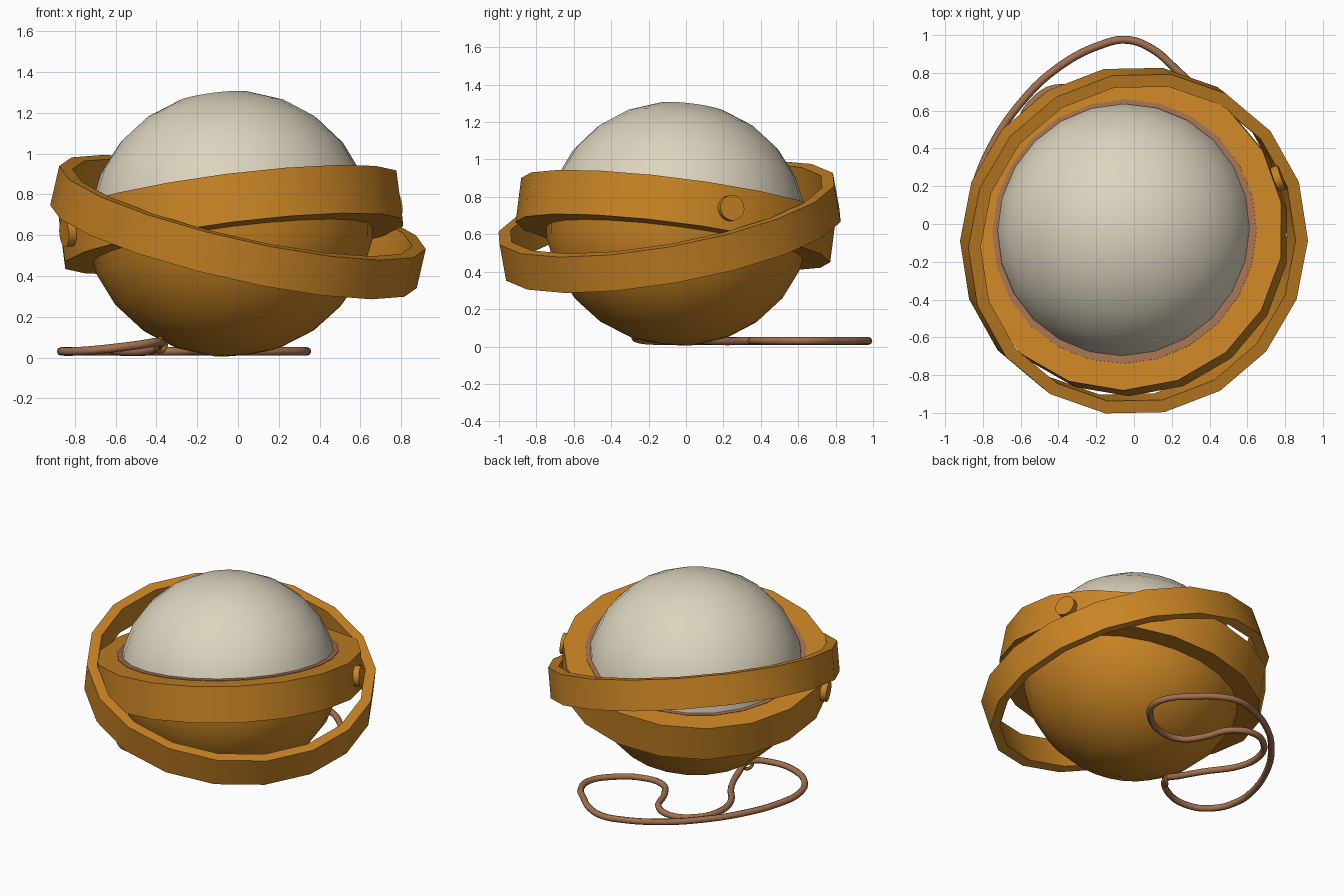
import bpy, bmesh, math
from mathutils import Vector, Matrix

if "Cube" in bpy.data.objects:
    bpy.data.objects.remove(bpy.data.objects["Cube"])


def material(name, rgb):
    m = bpy.data.materials.new(name)
    m.diffuse_color = (*rgb, 1)
    m.use_nodes = True
    m.node_tree.nodes["Principled BSDF"].inputs["Base Color"].default_value = m.diffuse_color
    return m


GOLD = material("amber_metal", (0.58, 0.23, 0.018))
PEARL = material("pale_glass", (0.72, 0.66, 0.52))
LEATHER = material("brown_cord", (0.36, 0.16, 0.08))


def frame(center, normal):
    """Matrix placing local z along the given normal."""
    q = Vector((0, 0, 1)).rotation_difference(Vector(normal))
    return Matrix.Translation(center) @ q.to_matrix().to_4x4()


def lathe(name, profile, sides, mat, matrix, start=0.0, closed=True):
    """Spin (radius, height) points around local z; zero radius makes a pole."""
    bm = bmesh.new()
    rows = []
    for r, z in profile:
        if r < 1e-5:
            rows.append([bm.verts.new((0, 0, z))] * sides)
        else:
            rows.append([bm.verts.new((r * math.cos(start + math.tau * i / sides),
                                       r * math.sin(start + math.tau * i / sides), z))
                         for i in range(sides)])
    n = len(rows)
    for k in range(n if closed else n - 1):
        a, b = rows[k], rows[(k + 1) % n]
        for i in range(sides):
            j = (i + 1) % sides
            vs = list(dict.fromkeys((a[i], a[j], b[j], b[i])))
            if len(vs) > 2:
                bm.faces.new(vs)
    bmesh.ops.recalc_face_normals(bm, faces=bm.faces)
    me = bpy.data.meshes.new(name)
    bm.to_mesh(me)
    bm.free()
    ob = bpy.data.objects.new(name, me)
    bpy.context.collection.objects.link(ob)
    ob.matrix_world = matrix
    me.materials.append(mat)
    bpy.ops.object.select_all(action='DESELECT')
    ob.select_set(True)
    bpy.context.view_layer.objects.active = ob
    bpy.ops.object.shade_smooth_by_angle(angle=math.radians(30))
    return ob


def band(name, inner, outer, z0, z1, sides, mat, matrix, start=0.0):
    return lathe(name, [(inner, z0), (outer, z0), (outer, z1), (inner, z1)],
                 sides, mat, matrix, start)


TILT = (-0.128, 0.128, 1)
ball = frame((-0.038, -0.048, 0.657), TILT)
inner = frame((-0.035, -0.055, 0.676), TILT)
outer = frame((0.0, -0.088, 0.64), (0.23, -0.18, 1))

# glass dome and metal bowl: two halves of a slightly flattened ball
quarter = [math.radians(a) for a in range(0, 91, 15)]
lathe("dome", [(0.692 * math.cos(a) * (a < 1.57), 0.652 * math.sin(a)) for a in quarter],
      24, PEARL, ball, closed=False)
lathe("bowl", [(0.705 * math.cos(a) * (a < 1.57), -0.652 * math.sin(a)) for a in quarter],
      24, GOLD, ball, closed=False)

# inner ring carrying the ball, with a thin seal around the dome
band("inner_ring", 0.67, 0.848, -0.12, 0.12, 18, GOLD, inner, -math.pi / 2)
band("dome_seal", 0.66, 0.705, 0.10, 0.123, 24, LEATHER, inner)

# outer tilted ring
band("outer_ring", 0.855, 0.922, -0.1, 0.1, 18, GOLD, outer)

# pivot pegs on opposite sides of the inner ring
for side, ang in (("right", 20), ("left", 200)):
    a = math.radians(ang)
    m = inner @ Matrix.Rotation(a, 4, 'Z') @ Matrix.Translation((0.80, 0, 0)) \
        @ Matrix.Rotation(math.pi / 2, 4, 'Y')
    lathe("pivot_peg_" + side, [(0, 0), (0.068, 0), (0.068, 0.075), (0, 0.075)],
          20, GOLD, m, closed=False)

# small eyelet on the bowl, holding the cord
ring = [(0.037 + 0.011 * math.cos(math.tau * i / 8), 0.011 * math.sin(math.tau * i / 8))
        for i in range(8)]
lathe("eyelet", ring, 20, GOLD, frame((-0.375, -0.14, 0.065), (-0.75, 0.55, 0.25)))

# looped cord lying on the ground, rising through the eyelet
path = [(-0.38, -0.14, 0.075), (-0.39, -0.03, 0.05), (-0.45, 0.14), (-0.59, 0.36), (-0.60, 0.52),
        (-0.53, 0.65), (-0.39, 0.72), (-0.25, 0.66), (-0.17, 0.48), (-0.08, 0.37),
        (0.08, 0.36), (0.25, 0.46), (0.335, 0.59), (0.31, 0.72), (0.22, 0.82),
        (0.09, 0.93), (-0.04, 0.975), (-0.17, 0.95), (-0.40, 0.83), (-0.60, 0.64),
        (-0.76, 0.40), (-0.85, 0.16), (-0.865, 0.0), (-0.80, -0.17), (-0.67, -0.26, 0.04),
        (-0.50, -0.25, 0.06)]
cu = bpy.data.curves.new("cord", 'CURVE')
cu.dimensions = '3D'
sp = cu.splines.new('BEZIER')
sp.bezier_points.add(len(path) - 1)
for bp, p in zip(sp.bezier_points, path):
    bp.co = (p[0], p[1], p[2] if len(p) > 2 else 0.03)
    bp.handle_left_type = bp.handle_right_type = 'AUTO'
sp.use_cyclic_u = True
sp.resolution_u = 5
cu.bevel_depth = 0.021
cu.bevel_resolution = 2
cu.materials.append(LEATHER)
cord = bpy.data.objects.new("cord", cu)
bpy.context.collection.objects.link(cord)
